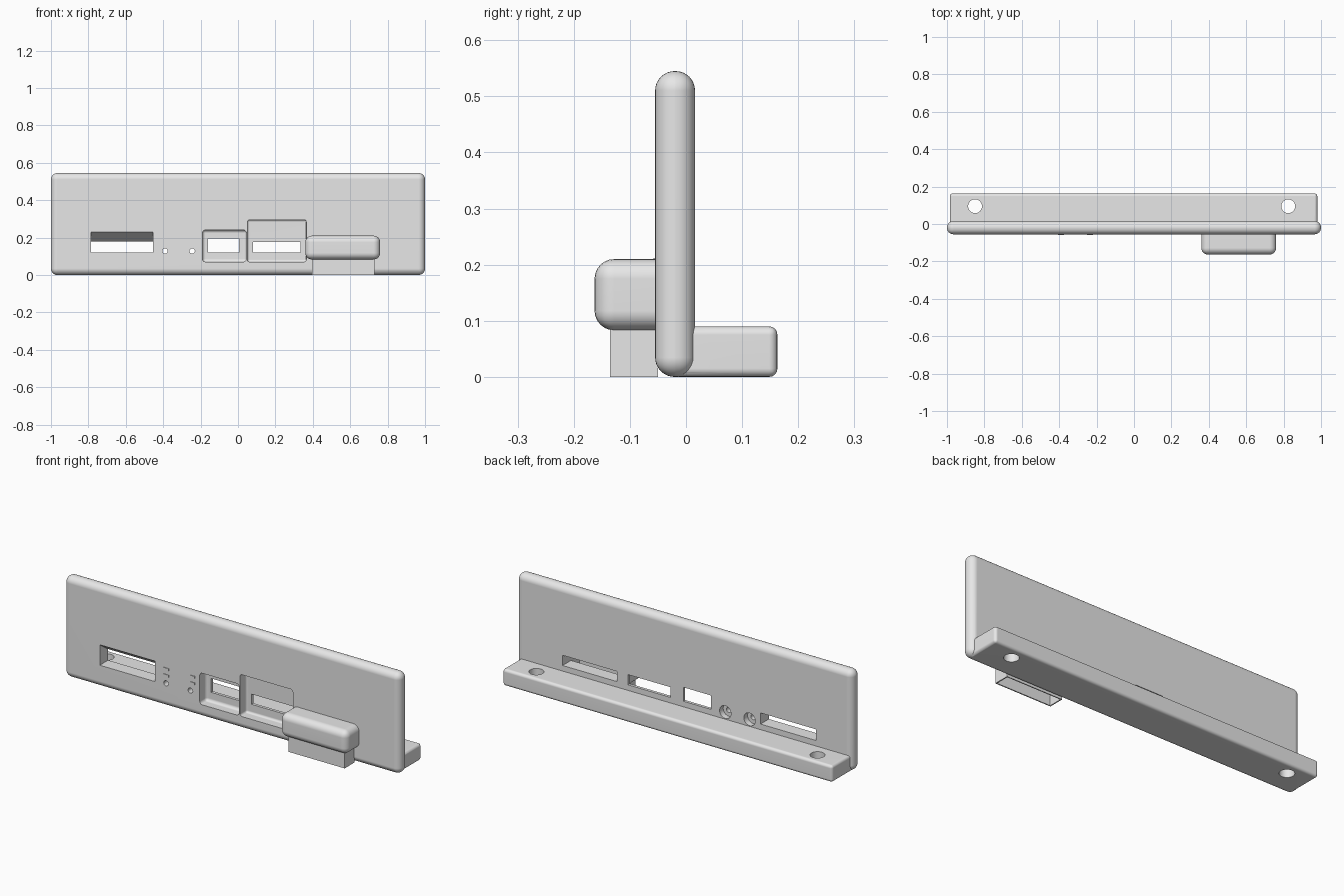
import bpy, bmesh, math
from mathutils import Matrix, Vector

if "Cube" in bpy.data.objects:
    bpy.data.objects.remove(bpy.data.objects["Cube"])

grey = bpy.data.materials.new("plain_grey")
grey.use_nodes = True
grey.diffuse_color = (0.8, 0.8, 0.8, 1)
grey.node_tree.nodes["Principled BSDF"].inputs["Base Color"].default_value = (0.8, 0.8, 0.8, 1)


def make(name, bm):
    bmesh.ops.recalc_face_normals(bm, faces=bm.faces)
    mesh = bpy.data.meshes.new(name)
    bm.to_mesh(mesh)
    bm.free()
    mesh.materials.append(grey)
    ob = bpy.data.objects.new(name, mesh)
    bpy.context.collection.objects.link(ob)
    return ob


def box(name, x, y, z, radius=0, segments=6):
    """Box between pairs of limits, with optional rounded edges."""
    bm = bmesh.new()
    bmesh.ops.create_cube(bm, size=1)
    for v in bm.verts:
        v.co = Vector([(lim[0] + lim[1]) / 2 + c * (lim[1] - lim[0])
                       for c, lim in zip(v.co, (x, y, z))])
    if radius:
        bmesh.ops.bevel(bm, geom=bm.edges[:], offset=radius, segments=segments,
                        profile=0.5, affect='EDGES', clamp_overlap=True)
    return make(name, bm)


def rod(name, centre, radius, depth, axis):
    bm = bmesh.new()
    turn = Matrix.Rotation(math.pi / 2, 4, 'X') if axis == 'Y' else Matrix()
    bmesh.ops.create_cone(bm, cap_ends=True, segments=32, radius1=radius, radius2=radius,
                          depth=depth, matrix=Matrix.Translation(centre) @ turn)
    return make(name, bm)


def prism(name, x, profile):
    """Side profile of (y, z) points extruded along x."""
    bm = bmesh.new()
    face = bm.faces.new([bm.verts.new((x[0], y, z)) for y, z in profile])
    out = bmesh.ops.extrude_face_region(bm, geom=[face])["geom"]
    for v in out:
        if isinstance(v, bmesh.types.BMVert):
            v.co.x = x[1]
    return make(name, bm)


def combine(target, tools, operation):
    """Apply booleans and discard the tool objects."""
    for tool in tools:
        mod = target.modifiers.new("cut", 'BOOLEAN')
        mod.operation, mod.object, mod.solver = operation, tool, 'EXACT'
        bpy.context.view_layer.update()
        graph = bpy.context.evaluated_depsgraph_get()
        mesh = bpy.data.meshes.new_from_object(target.evaluated_get(graph))
        target.modifiers.clear()
        target.data = mesh
        bpy.data.objects.remove(tool)


FRONT, BACK = -0.055, 0.016
THROUGH = (-0.2, 0.1)

# Upright panel and rear mounting flange
panel = box("front_panel", (-1, 1), (FRONT, BACK), (0, 0.545), 0.0345, 8)
flange = box("mounting_flange", (-0.985, 0.98), (-0.03, 0.163), (0, 0.09), 0.015, 4)
combine(panel, [flange], 'UNION')

# Screw holes, port recesses, port openings and the sloped card slot
cutters = [rod("screw_hole", (x, 0.095, 0.05), 0.037, 0.3, 'Z') for x in (-0.85, 0.825)]
cutters += [
    box("small_recess", (-0.19, 0.045), (-0.12, 0.0), (0.07, 0.24), 0.016, 4),
    box("large_recess", (0.05, 0.365), (-0.12, 0.0), (0.07, 0.295), 0.012, 4),
    box("small_port", (-0.16, 0.005), THROUGH, (0.12, 0.195)),
    box("large_port", (0.08, 0.335), THROUGH, (0.12, 0.175)),
    prism("card_slot", (-0.785, -0.455),
          [(-0.1, 0.12), (0.05, 0.12), (0.05, 0.156), (-0.1, 0.262)]),
]
# Indicator holes with a wider bore at the back
for x in (-0.39, -0.245):
    cutters.append(rod("indicator_hole", (x, 0, 0.128), 0.014, 0.4, 'Y'))
    cutters.append(rod("indicator_bore", (x, 0.045, 0.128), 0.034, 0.12, 'Y'))
combine(panel, cutters, 'DIFFERENCE')

# Rounded cable hood with a thin open-bottomed skirt
hood = box("cable_hood", (0.36, 0.76), (-0.163, -0.012), (0.083, 0.21), 0.035, 6)
skirt = box("cable_skirt", (0.395, 0.73), (-0.135, -0.05), (0, 0.1))
combine(panel, [hood, skirt], 'UNION')
combine(panel, [
    box("cable_channel", (0.401, 0.724), (-0.129, FRONT - 0.0005), (-0.1, 0.172)),
    box("cable_slot", (0.401, 0.724), (-0.129, 0.1), (0.12, 0.175)),
], 'DIFFERENCE')

# Thin raised markers above the indicators
markers = [box("indicator_marker", (x - 0.016, x + 0.016), (FRONT - 0.003, FRONT + 0.005), (z, z + 0.012))
           for x in (-0.39, -0.235) for z in (0.165, 0.2)]

# Smooth the rounded edges and keep flat faces flat
bpy.ops.object.select_all(action='DESELECT')
for ob in [panel] + markers:
    ob.select_set(True)
bpy.context.view_layer.objects.active = panel
bpy.ops.object.shade_smooth_by_angle(angle=math.radians(30))
weighted = panel.modifiers.new("even_shading", 'WEIGHTED_NORMAL')
weighted.keep_sharp = True
